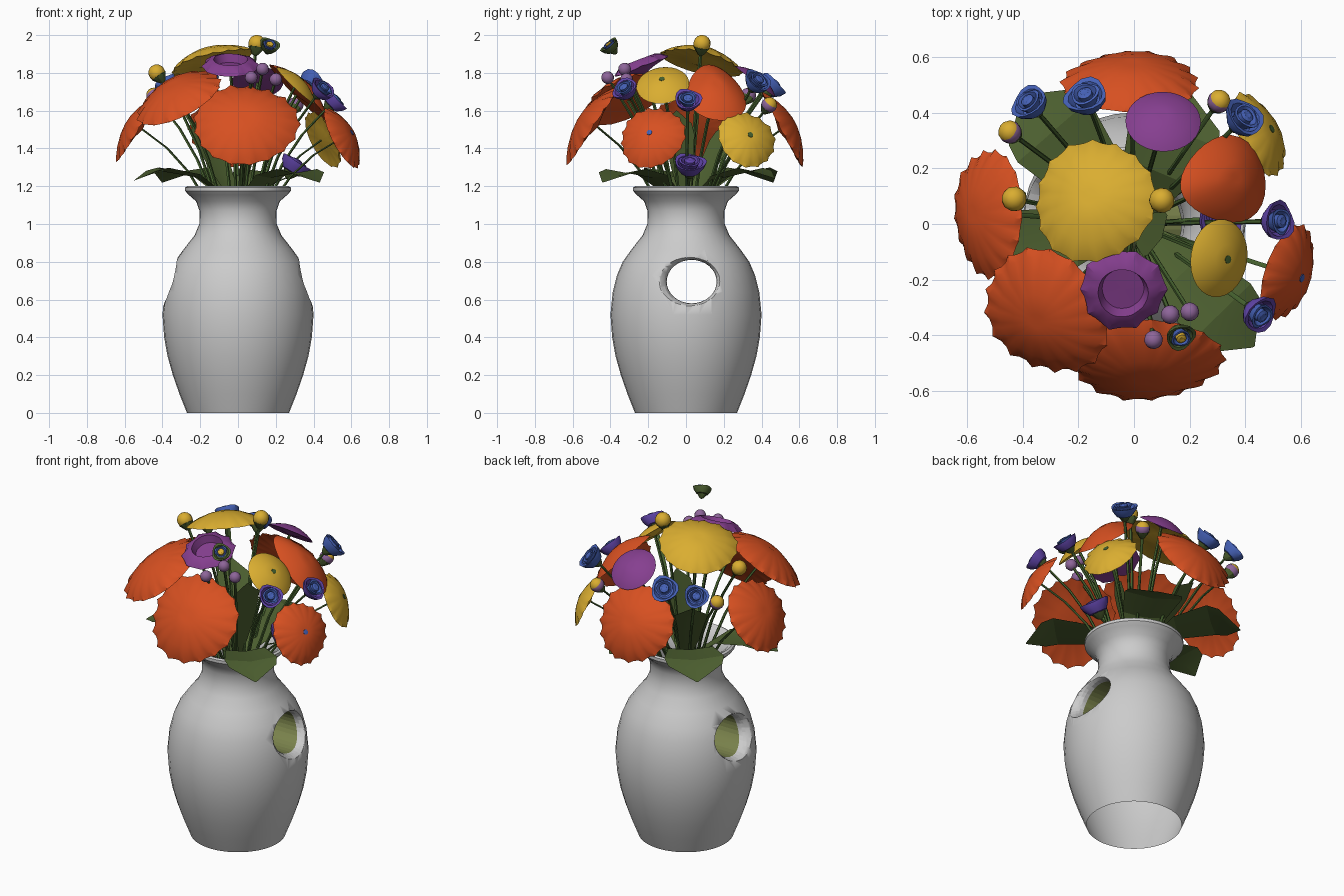
import bpy, bmesh, math
from mathutils import Vector, Matrix

if "Cube" in bpy.data.objects:
    bpy.data.objects.remove(bpy.data.objects["Cube"])

COL = {"white_ceramic": (.60, .60, .60), "olive_inside": (.19, .22, .07), "orange_petal": (.68, .08, .015),
       "yellow_petal": (.70, .42, .03), "purple_petal": (.24, .05, .28), "blue_petal": (.06, .12, .47),
       "violet_petal": (.12, .06, .40), "lilac_berry": (.27, .13, .32), "leaf_green": (.075, .118, .03),
       "stem_green": (.06, .12, .028)}
MAT = {}
for k, c in COL.items():
    MAT[k] = bpy.data.materials.new(k)
    MAT[k].diffuse_color = (*c, 1)


def loft(bm, rings, close=True):
    """Skin a list of rings (equal counts); a ring of one point becomes a pole."""
    vr = [[bm.verts.new(p) for p in r] for r in rings]
    for a, b in zip(vr, vr[1:]):
        n = max(len(a), len(b))
        for i in range(n if close else n - 1):
            j = (i + 1) % n
            if len(a) == 1:
                bm.faces.new((a[0], b[j], b[i]))
            elif len(b) == 1:
                bm.faces.new((a[i], a[j], b[0]))
            else:
                bm.faces.new((a[i], a[j], b[j], b[i]))
    return vr


def finish(name, bm, mats, angle=35):
    bmesh.ops.recalc_face_normals(bm, faces=bm.faces[:])
    me = bpy.data.meshes.new(name)
    bm.to_mesh(me)
    bm.free()
    ob = bpy.data.objects.new(name, me)
    bpy.context.collection.objects.link(ob)
    for m in mats:
        me.materials.append(MAT[m])
    if angle:
        bpy.ops.object.select_all(action='DESELECT')
        ob.select_set(True)
        bpy.context.view_layer.objects.active = ob
        bpy.ops.object.shade_smooth_by_angle(angle=math.radians(angle))
    return ob


def frame(c, n):
    return Matrix.Translation(c) @ Vector(n).to_track_quat('Z', 'Y').to_matrix().to_4x4()


def lathe(bm, prof, n, m=Matrix(), lobes=0, amp=0, sx=1, taper=0):
    """Revolve (radius, height) points; lobes scallop the outer rings, taper narrows the top."""
    big = max(r for r, _ in prof)
    rings = []
    for r, h in prof:
        ring = []
        for i in range(1 if r == 0 else n):
            a = 2 * math.pi * i / n
            w = (r / big) ** 4 * amp * math.cos(lobes * a) + .03 * bool(lobes) * (r / big) * math.sin(3 * a + 1)
            ring.append(m @ Vector((r * (1 + w) * math.cos(a) * sx * (1 - taper * math.sin(a)),
                                    r * (1 + w) * math.sin(a), h + r * w * .4)))
        rings.append(ring)
    loft(bm, rings)


# vase body with rolled rim and neck opening
bm = bmesh.new()
lathe(bm, [(0, 0), (.27, 0), (.31, .1), (.345, .2), (.373, .3), (.391, .4), (.40, .52), (.388, .64), (.365, .73),
           (.335, .80), (.285, .87), (.23, .94), (.205, 1.0), (.204, 1.07), (.222, 1.12), (.262, 1.155),
           (.28, 1.175), (.28, 1.193), (.268, 1.2), (.245, 1.19), (.2, 1.13), (.18, 1.06), (.17, .9), (0, .9)], 36)
vase = finish("vase", bm, ["white_ceramic", "olive_inside"], 40)

# flared oval tunnel through both sides of the vase
bm = bmesh.new()
flare = [(.4, 1.75), (.05, 1.6), (.005, 1.25), (-.02, 1.1), (-.04, 1.03), (-.065, 1.0)]
rings = []
for s, seq in ((-1, flare), (1, flare[::-1])):
    for d, k in seq:
        ring = []
        for i in range(32):
            a = 2 * math.pi * i / 32
            y, z = .132 * k * math.cos(a), .115 * k * math.sin(a)
            ring.append((s * (.372 + d - .3 * z - 1.3 * y * y), .03 + y, .695 + z))
        rings.append(ring)
vr = loft(bm, rings)
bm.faces.new(vr[0])
bm.faces.new(vr[-1])
for f in bm.faces:
    f.smooth = True
    if abs(f.calc_center_median().x) < .15 and len(f.verts) == 4:
        f.material_index = 1
cutter = finish("tunnel_cutter", bm, ["white_ceramic", "olive_inside"], 0)
cutter.hide_render = True
mod = vase.modifiers.new("tunnel", 'BOOLEAN')
mod.object, mod.operation, mod.solver = cutter, 'DIFFERENCE', 'EXACT'
bpy.context.view_layer.objects.active = vase
bpy.ops.object.modifier_apply(modifier="tunnel")
bpy.data.objects.remove(cutter)

# open the underside and the bottom of the neck
bm = bmesh.new()
bm.from_mesh(vase.data)
flat = [f for f in bm.faces if all(v.co.z < .001 for v in f.verts)
        or all(abs(v.co.z - .9) < .001 and v.co.xy.length < .18 for v in f.verts)]
bmesh.ops.delete(bm, geom=flat, context='FACES')
bm.to_mesh(vase.data)
bm.free()

stems = []          # end points for the stems
DOME = [(0, .17), (.12, .19), (.4, .14), (.7, .03), (.9, -.09), (1, -.18), (.85, -.17), (.45, -.16), (0, -.26)]
DISH = [(0, -.15), (.5, -.15), (.6, .15), (.8, .08), (1, -.12), (.8, -.15), (.4, -.25), (0, -.4)]


def big_flower(name, c, n, r, mat, lobes=17, amp=.04, sx=1, taper=0, prof=DOME, eye=None):
    bm = bmesh.new()
    m = frame(c, n)
    lathe(bm, [(a * r, b * r) for a, b in prof], lobes * 3 if lobes else 28, m, lobes, amp, sx, taper)
    finish(name, bm, [mat], 35)
    if eye:
        bm = bmesh.new()
        lathe(bm, [(0, .21 * r), (.015, .2 * r), (.017, .15 * r)], 8, m)
        finish(name + "_eye", bm, [eye])
    stems.append(Vector(c) - Vector(n).normalized() * r * .2)


O, Y, P = "orange_petal", "yellow_petal", "purple_petal"
big_flower("orange_flower_front", (.04, -.52, 1.55), (0, -.83, .56), .25, O, sx=1.1)
big_flower("orange_flower_front_left", (-.33, -.33, 1.70), (-.42, -.4, .8), .24, O)
big_flower("orange_flower_left", (-.55, .04, 1.53), (-.83, 0, .56), .21, O, sx=1.08)
big_flower("orange_flower_right", (.575, -.185, 1.47), (.85, -.28, .45), .175, O, eye="blue_petal")
big_flower("orange_flower_back", (-.01, .54, 1.52), (0, .88, .47), .22, O, sx=1.1)
big_flower("orange_tulip_right", (.34, .16, 1.72), (.66, .15, .7), .205, O, lobes=0, sx=.72, taper=.25)
big_flower("yellow_flower_top", (-.15, .09, 1.89), (-.25, .22, .93), .22, Y, lobes=16, amp=.03)
big_flower("yellow_flower_right", (.32, -.125, 1.75), (.68, -.1, .72), .135, Y, lobes=0, eye="stem_green")
big_flower("yellow_flower_back_right", (.47, .33, 1.46), (.82, .38, .42), .16, Y, lobes=14, eye="stem_green")
big_flower("purple_flower_front", (-.04, -.24, 1.85), (0, -.35, .93), .15, P, lobes=10, amp=.05, prof=DISH)
big_flower("purple_flower_back", (.105, .38, 1.77), (.02, .6, .78), .13, P, lobes=0)


def calyx(bm, m, r):
    lathe(bm, [(0, -1.5 * r), (.35 * r, -1.3 * r), (.95 * r, -.45 * r), (.6 * r, -.3 * r), (0, -.3 * r)], 8, m)


# small roses: lobed outer cup, inner cup, heart and green calyx
def rose(i, c, r=.062, outer="blue_petal", inner="blue_petal", heart="blue_petal", stem=True):
    n = Vector((c[0], c[1], .48))
    m = frame(c, n)
    parts = ((outer, [(0, -.7), (.7, -.5), (1.02, -.05), (1.12, .3), (.9, .25), (.65, -.2), (0, -.3)], 3),
             (inner, [(0, -.4), (.5, -.2), (.74, .4), (.6, .42), (.42, .1), (0, .1)], 3),
             (heart, [(.35, 0), (.36, .42), (.2, .5), (0, .45)], 0))
    for j, (mat, prof, lob) in enumerate(parts):
        bm = bmesh.new()
        lathe(bm, [(a * r, b * r) for a, b in prof], 15, m @ Matrix.Rotation(j * .9, 4, 'Z'), lob, .06)
        finish(f"rose_{i}_{('outer', 'inner', 'heart')[j]}", bm, [mat], 30)
    bm = bmesh.new()
    calyx(bm, m, r * .75)
    finish(f"rose_{i}_calyx", bm, ["leaf_green"])
    if stem:
        stems.append(Vector(c) - n.normalized() * r)


V = "violet_petal"
rose(1, (-.37, .43, 1.73))
rose(2, (-.17, .45, 1.73), .07)
rose(3, (.39, .375, 1.75), .067)
rose(4, (.51, .01, 1.65), .064, V)
rose(5, (.445, -.32, 1.71), .062, V)
rose(6, (.30, .02, 1.31), .075, V, V, V)
rose(7, (.165, -.40, 1.94), .048, "leaf_green", "blue_petal", Y, False)


# round buds and berries
def bud(name, c, r, mat, cap=None):
    bm = bmesh.new()
    n = (c[0], c[1], .6)
    m = frame(c, n)
    bmesh.ops.create_uvsphere(bm, u_segments=12, v_segments=8, radius=r)
    for f in bm.faces:
        f.material_index = 1 if cap and f.calc_center_median().z > r * .3 else 0
    bm.transform(m)
    finish(name, bm, [mat] + ([cap] if cap else []))
    if r > .035:
        bm = bmesh.new()
        calyx(bm, m, r)
        finish(name + "_calyx", bm, ["leaf_green"])
    stems.append(Vector(c) - Vector(n).normalized() * r)


L = "lilac_berry"
bud("yellow_bud_top", (.10, .085, 1.955), .046, Y)
bud("yellow_bud_left", (-.43, .09, 1.80), .045, Y)
bud("mixed_bud_back_left", (-.445, .33, 1.68), .042, L, Y)
bud("mixed_bud_back_right", (.305, .44, 1.63), .042, L, Y)
for i, c in enumerate([(.13, -.325, 1.82), (.20, -.315, 1.765), (.07, -.415, 1.775)]):
    bud(f"berry_{i}", c, .034, L)

# stems fanning out of the neck
bm = bmesh.new()
for e in stems:
    b = Vector((e.x * .2, e.y * .2, .95))
    q = Vector((e.x * .42, e.y * .42, 1.2 + (e.z - 1.2) * .4))
    rings = []
    for t in (0, .25, .5, .75, 1):
        p = b * (1 - t) ** 2 + q * 2 * t * (1 - t) + e * t * t
        rings.append([p + Vector((math.cos(a), math.sin(a), 0)) * .009 for a in (0, 1.26, 2.51, 3.77, 5.03)])
    loft(bm, rings)
finish("stems", bm, ["stem_green"], 60)

# broad folded leaves: (tip, half width, mid rise)
leaves = [((.43, -.44, 1.22), .15, .10), ((-.40, .46, 1.22), .17, .11), ((.20, .47, 1.24), .17, .09),
          ((-.55, -.12, 1.23), .14, .10), ((.10, -.05, 1.60), .09, 0), ((-.22, .26, 1.55), .10, 0)]
bm = bmesh.new()
for tip, w, rise in leaves:
    tip = Vector(tip)
    base = Vector((tip.x * .08, tip.y * .08, 1.12))
    side = Vector((-tip.y, tip.x, 0)).normalized()
    rows = []
    for t, k in ((0, .3), (.35, .75), (.7, 1), (.82, .9), (1, .03)):
        p = base.lerp(tip, t) + Vector((0, 0, rise * math.sin(math.pi * t)))
        rows.append([p + side * w * k + Vector((0, 0, .02 * k)), p, p - side * w * k + Vector((0, 0, .02 * k))])
    loft(bm, rows, close=False)
finish("leaves", bm, ["leaf_green"], 20)

for m in bpy.data.materials:
    if m.users and not m.is_grease_pencil:
        m.use_nodes = True
        m.node_tree.nodes["Principled BSDF"].inputs["Base Color"].default_value = m.diffuse_color
